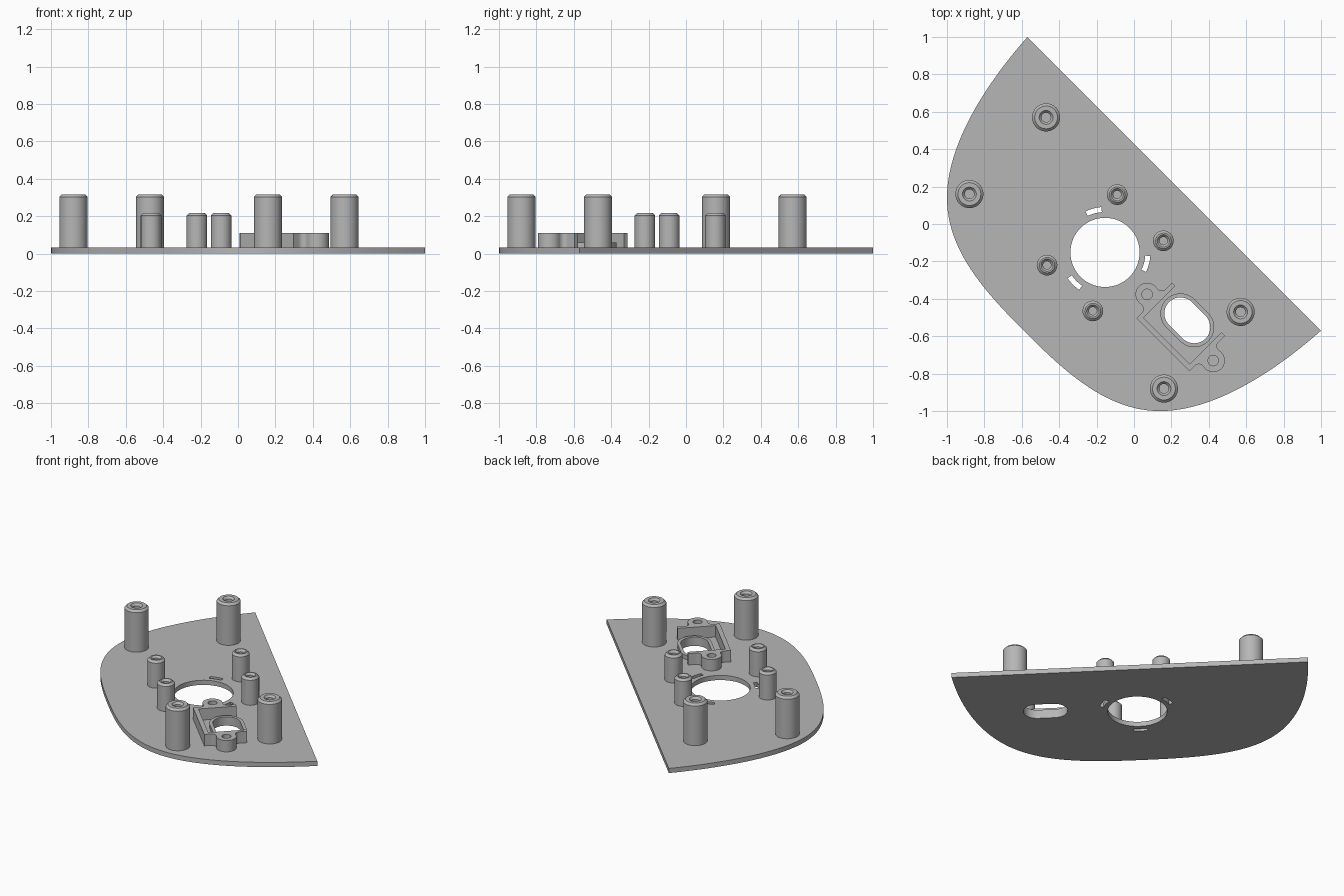
import bpy, bmesh, math
from mathutils import Vector

if "Cube" in bpy.data.objects:
    bpy.data.objects.remove(bpy.data.objects["Cube"])

grey = bpy.data.materials.new("light_grey")
grey.diffuse_color = (0.47, 0.47, 0.47, 1)
grey.use_nodes = True
grey.node_tree.nodes["Principled BSDF"].inputs["Base Color"].default_value = grey.diffuse_color
T = 0.032                                   # plate thickness
HOLE = (-0.155, -0.152)                     # large round opening
SLOT = (0.285, -0.515)                      # pill shaped opening


def finish(name, mesh):
    bm = bmesh.new()
    bm.from_mesh(mesh)
    bmesh.ops.remove_doubles(bm, verts=bm.verts, dist=1e-5)
    bmesh.ops.recalc_face_normals(bm, faces=bm.faces)
    bm.to_mesh(mesh)
    bm.free()
    mesh.materials.clear()
    mesh.materials.append(grey)
    ob = bpy.data.objects.new(name, mesh)
    bpy.context.collection.objects.link(ob)
    bpy.ops.object.select_all(action='DESELECT')
    ob.select_set(True)
    bpy.context.view_layer.objects.active = ob
    bpy.ops.object.shade_smooth_by_angle(angle=math.radians(30))
    return ob


def slab(name, loops, z0, z1):
    """Extrude an outline with nested hole loops from z0 to z1."""
    cu = bpy.data.curves.new("profile", 'CURVE')
    cu.dimensions = '2D'
    cu.fill_mode = 'BOTH'
    cu.extrude = (z1 - z0) / 2
    for pts in loops:
        sp = cu.splines.new('POLY')
        sp.points.add(len(pts) - 1)
        for p, (x, y) in zip(sp.points, pts):
            p.co = (x, y, 0, 1)
        sp.use_cyclic_u = True
    tmp = bpy.data.objects.new("profile", cu)
    bpy.context.collection.objects.link(tmp)
    dg = bpy.context.evaluated_depsgraph_get()
    mesh = bpy.data.meshes.new_from_object(tmp.evaluated_get(dg))
    bpy.data.objects.remove(tmp)
    for v in mesh.vertices:
        v.co.z += (z0 + z1) / 2
    return finish(name, mesh)


def arc(c, r, a0, a1, n):
    return [(c[0] + r * math.cos(math.radians(a0 + (a1 - a0) * i / n)),
             c[1] + r * math.sin(math.radians(a0 + (a1 - a0) * i / n))) for i in range(n + 1)]


def circle(c, r, n=64):
    return arc(c, r, 0, 360, n)[:-1]


def bezier(p, n=24):
    p = [Vector(q) for q in p]
    out = []
    for i in range(n):
        t = i / n
        s = 1 - t
        out.append(tuple(p[0]*s**3 + p[1]*3*s*s*t + p[2]*3*s*t*t + p[3]*t**3))
    return out


def to_slot(pts):
    """Local (along, across) coordinates of the diagonal slot to plate coordinates."""
    k = math.sqrt(0.5)
    return [(SLOT[0] + (u + v) * k, SLOT[1] + (v - u) * k) for u, v in pts]


def pill(half, r):
    return to_slot(arc((half, 0), r, -90, 90, 20) + arc((-half, 0), r, 90, 270, 20))


# base plate: outline mirrored about the x = y diagonal
half = bezier([(-0.57, 1), (-0.80, 0.74), (-1, 0.42), (-1, 0.14)])
half += bezier([(-1, 0.14), (-1, -0.14), (-0.80, -0.36), (-0.58, -0.58)])
outline = half + [(-0.58, -0.58)] + [(y, x) for x, y in reversed(half)]
loops = [outline, circle(HOLE, 0.185), pill(0.052, 0.086)]
for a in (105, 225, 345):                   # curved slots around the opening
    loops.append(arc(HOLE, 0.243, a - 10.5, a + 10.5, 8) + arc(HOLE, 0.216, a + 10.5, a - 10.5, 8))
slab("base_plate", loops, 0, T)

# raised rim around the pill opening
slab("slot_rim", [pill(0.052, 0.107), pill(0.052, 0.086)], T, 0.06)

# U-shaped bracket with two rounded screw tabs
tab, r, f, h = (0.25, -0.054), 0.062, 0.03, 0.09
ang = math.degrees(math.atan2(h, 0.2 + f - tab[0]))
side = [(0.175, -0.155), (0.175, 0.085), (0.2, 0.085)]
side += arc((0.2 + f, tab[1] + h), f, 180, 180 + ang, 8)
side += arc(tab, r, ang, -ang, 32)
side += arc((0.2 + f, tab[1] - h), f, 180 - ang, 180, 8)
side += [(0.2, -0.185)]
bracket = side + [(-u, v) for u, v in reversed(side)]
screw_holes = [to_slot(circle((s * tab[0], tab[1]), 0.028, 32)) for s in (1, -1)]
slab("bracket", [to_slot(bracket)] + screw_holes, T, 0.11)


def standoff(name, x, y, R, bore, top):
    """Chamfered post with a countersunk blind hole."""
    prof = [(R, T - 0.004), (R, top - 0.014), (R - 0.014, top), (bore + 0.012, top),
            (bore, top - 0.014), (bore, T + 0.002), (0, T + 0.002)]
    bm = bmesh.new()
    vs = [bm.verts.new((px, 0, pz)) for px, pz in prof]
    es = [bm.edges.new(e) for e in zip(vs, vs[1:])]
    bmesh.ops.spin(bm, geom=vs + es, cent=(0, 0, 0), axis=(0, 0, 1), angle=2 * math.pi, steps=48)
    mesh = bpy.data.meshes.new(name)
    bm.to_mesh(mesh)
    bm.free()
    finish(name, mesh).location = (x, y, 0)


# standoffs in mirrored pairs about the diagonal
for kind, R, bore, top, spots in (
        ("tall_standoff", 0.075, 0.025, 0.317, [(-0.47, 0.57), (-0.88, 0.16)]),
        ("short_standoff", 0.055, 0.021, 0.217, [(-0.09, 0.157), (-0.465, -0.22)])):
    for x, y in spots:
        standoff(kind, x, y, R, bore, top)
        standoff(kind, y, x, R, bore, top)
